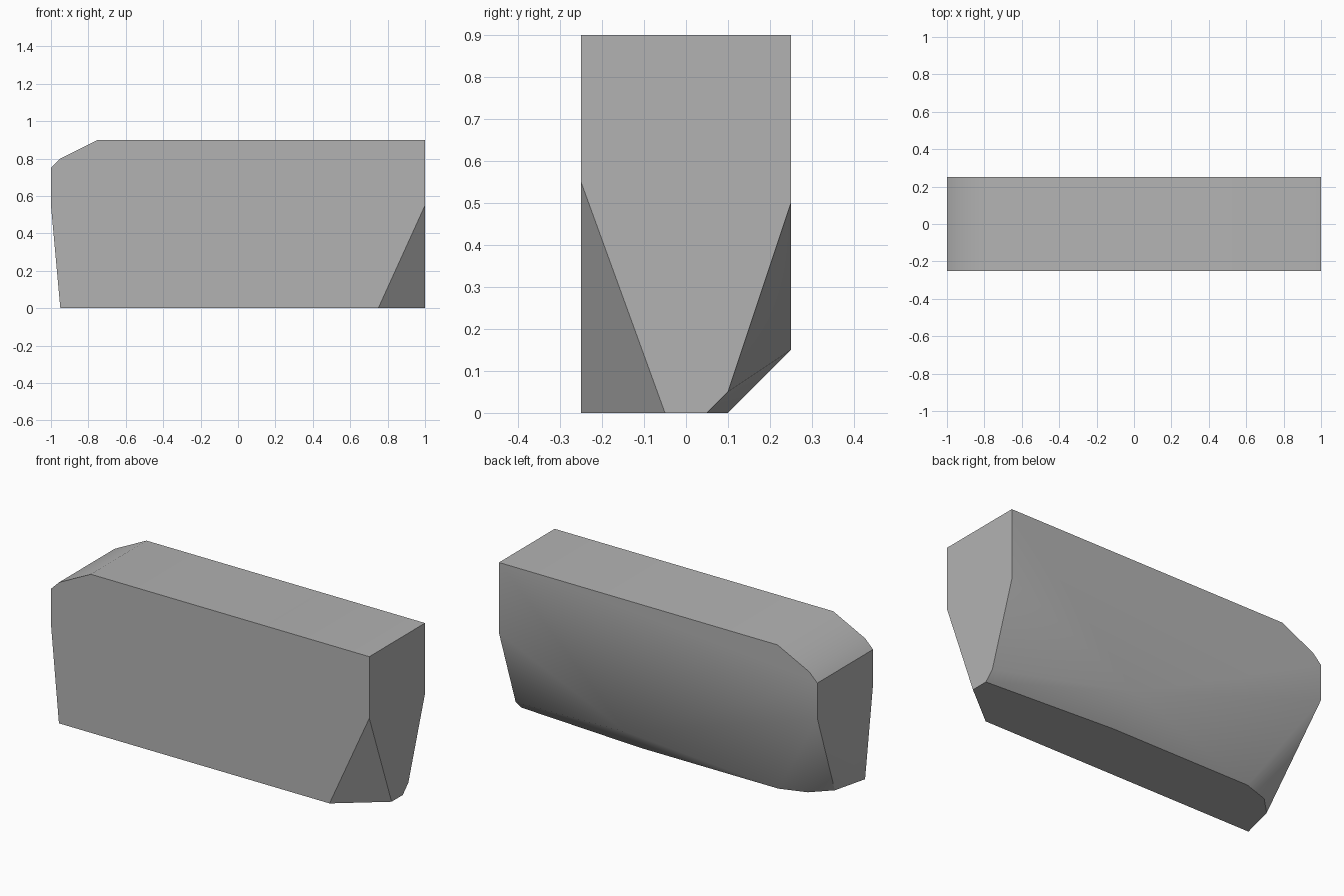
import bpy, bmesh, math

cube = bpy.data.objects.get("Cube")
if cube:
    bpy.data.objects.remove(cube, do_unlink=True)

HALF_DEPTH = 0.25

# Plain stone grey
grey = bpy.data.materials.new("stone_grey")
grey.use_nodes = True
colour = (0.45, 0.45, 0.45, 1)
grey.diffuse_color = colour
grey.node_tree.nodes["Principled BSDF"].inputs["Base Color"].default_value = colour

# Upper outline (x, z), shared by the front and the back
upper = [(-1, 0.55), (-1, 0.75), (-0.95, 0.8), (-0.75, 0.9), (1, 0.9)]
corners = [(x, y, z) for x, z in upper for y in (-HALF_DEPTH, HALF_DEPTH)]

# Lower edge of the flat front, with its cut corner
corners += [(x, -HALF_DEPTH, z) for x, z in [(1, 0.55), (0.75, 0), (-0.95, 0)]]

# Lower edge of the back, and the bevel on the right end
corners += [(1, HALF_DEPTH, 0.5), (0.2, HALF_DEPTH, 0.15), (1, 0.1, 0.05)]

# Rounded footprint (x, y) on the ground
footprint = [(1, -0.05), (1, 0.05), (0.22, 0.1), (-0.65, 0.1), (-0.8, 0.05), (-0.9, -0.05)]
corners += [(x, y, 0) for x, y in footprint]

# Wrap the corners into one solid block and merge its flat faces
bm = bmesh.new()
for co in corners:
    bm.verts.new(co)
bmesh.ops.convex_hull(bm, input=bm.verts)
bmesh.ops.dissolve_limit(bm, angle_limit=math.radians(0.5), verts=bm.verts, edges=bm.edges)
bmesh.ops.recalc_face_normals(bm, faces=bm.faces)
mesh = bpy.data.meshes.new("stone_block")
bm.to_mesh(mesh)
bm.free()
mesh.materials.append(grey)

block = bpy.data.objects.new("stone_block", mesh)
bpy.context.collection.objects.link(block)

# Soft shading over the shallow edges only
bpy.ops.object.select_all(action="DESELECT")
block.select_set(True)
bpy.context.view_layer.objects.active = block
bpy.ops.object.shade_smooth_by_angle(angle=math.radians(30))
